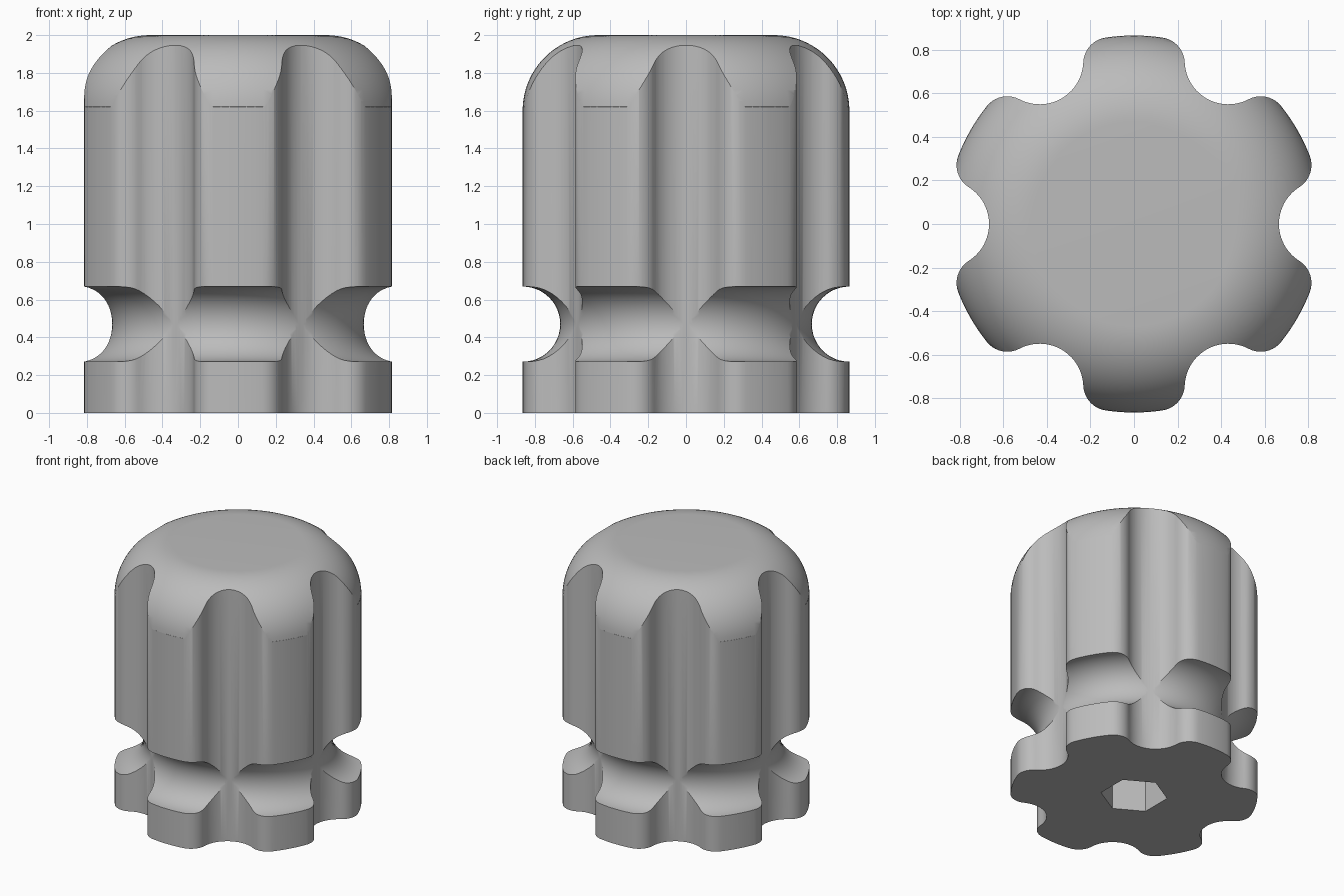
import bpy
import bmesh
from math import pi, sin, cos, radians, atan2, acos, hypot

cube = bpy.data.objects.get("Cube")
if cube:
    bpy.data.objects.remove(cube, do_unlink=True)

R = 0.865          # outer radius
GROOVE = 0.2       # radius of the flutes and of the ring groove
FILLET = 0.12      # rounding of the lobe corners
RING_Z = 0.47      # height of the ring groove
DOME = 0.4         # rounding of the top edge

grey = bpy.data.materials.new("plain_grey")
grey.use_nodes = True
colour = (0.5, 0.5, 0.5, 1)
grey.diffuse_color = colour
grey.node_tree.nodes["Principled BSDF"].inputs["Base Color"].default_value = colour


def arc(cx, cy, r, start, end, n):
    angles = [start + (end - start) * i / n for i in range(n + 1)]
    return [(cx + r * cos(a), cy + r * sin(a)) for a in angles]


def make_object(name, bm):
    bmesh.ops.recalc_face_normals(bm, faces=bm.faces[:])
    mesh = bpy.data.meshes.new(name)
    bm.to_mesh(mesh)
    bm.free()
    mesh.materials.append(grey)
    obj = bpy.data.objects.new(name, mesh)
    bpy.context.collection.objects.link(obj)
    return obj


def prism(name, points, z0, z1):
    bm = bmesh.new()
    face = bm.faces.new([bm.verts.new((x, y, z0)) for x, y in points])
    top = bmesh.ops.extrude_face_region(bm, geom=[face])["geom"]
    verts = [g for g in top if isinstance(g, bmesh.types.BMVert)]
    bmesh.ops.translate(bm, verts=verts, vec=(0, 0, z1 - z0))
    return make_object(name, bm)


def lathe(name, profile, steps):
    bm = bmesh.new()
    verts = [bm.verts.new((r, 0, z)) for r, z in profile]
    edges = [bm.edges.new(pair) for pair in zip(verts, verts[1:])]
    bmesh.ops.spin(bm, geom=verts + edges, cent=(0, 0, 0), axis=(0, 0, 1),
                   angle=2 * pi, steps=steps)
    bmesh.ops.remove_doubles(bm, verts=bm.verts[:], dist=1e-5)
    return make_object(name, bm)


def boolean(obj, cutter, operation):
    mod = obj.modifiers.new(operation.lower(), 'BOOLEAN')
    mod.operation = operation
    mod.solver = 'EXACT'
    mod.object = cutter
    bpy.context.view_layer.objects.active = obj
    bpy.ops.object.modifier_apply(modifier=mod.name)
    bpy.data.objects.remove(cutter, do_unlink=True)


# Six-lobed outline: half a lobe, mirrored and repeated
d = R - FILLET
beta = pi / 6 - acos((d * d + R * R - (GROOVE + FILLET) ** 2) / (2 * d * R))
fx, fy = d * cos(beta), d * sin(beta)
gx, gy = R * cos(pi / 6), R * sin(pi / 6)
gamma = atan2(gy - fy, gx - fx)
half = (arc(0, 0, R, 0, beta, 4)
        + arc(fx, fy, FILLET, beta, gamma, 10)[1:]
        + arc(gx, gy, GROOVE, gamma + pi, pi * 7 / 6, 10)[1:])
lobe = [(x, -y) for x, y in half[:0:-1]] + half[:-1]
outline = []
for k in range(6):
    a = radians(30 + 60 * k)
    outline += [(x * cos(a) - y * sin(a), x * sin(a) + y * cos(a)) for x, y in lobe]
knob = prism("fluted_knob", outline, 0, 2.1)

# Turned envelope: ring groove and rounded top
wide = R + 0.05
ring = arc(R, RING_Z, GROOVE - 0.001, pi * 1.5, pi * 0.5, 24)
dome = arc(R - DOME, 2 - DOME, DOME, radians(3), pi / 2, 20)
profile = ([(0, -0.1), (wide, -0.1), (wide, ring[0][1])] + ring
           + [(wide, ring[-1][1]), (wide, 2 - DOME)] + dome + [(0, 2)])
boolean(knob, lathe("turned_envelope", profile, 120), 'INTERSECT')

# Hexagonal socket in the underside
hexagon = [(0.235 * cos(radians(30 + 60 * k)), 0.235 * sin(radians(30 + 60 * k)))
           for k in range(6)]
boolean(knob, prism("hex_socket", hexagon, -0.1, 1.0), 'DIFFERENCE')

# Smooth shading with crisp edges
bpy.ops.object.select_all(action='DESELECT')
knob.select_set(True)
bpy.context.view_layer.objects.active = knob
bpy.ops.object.shade_smooth_by_angle(angle=radians(30))
